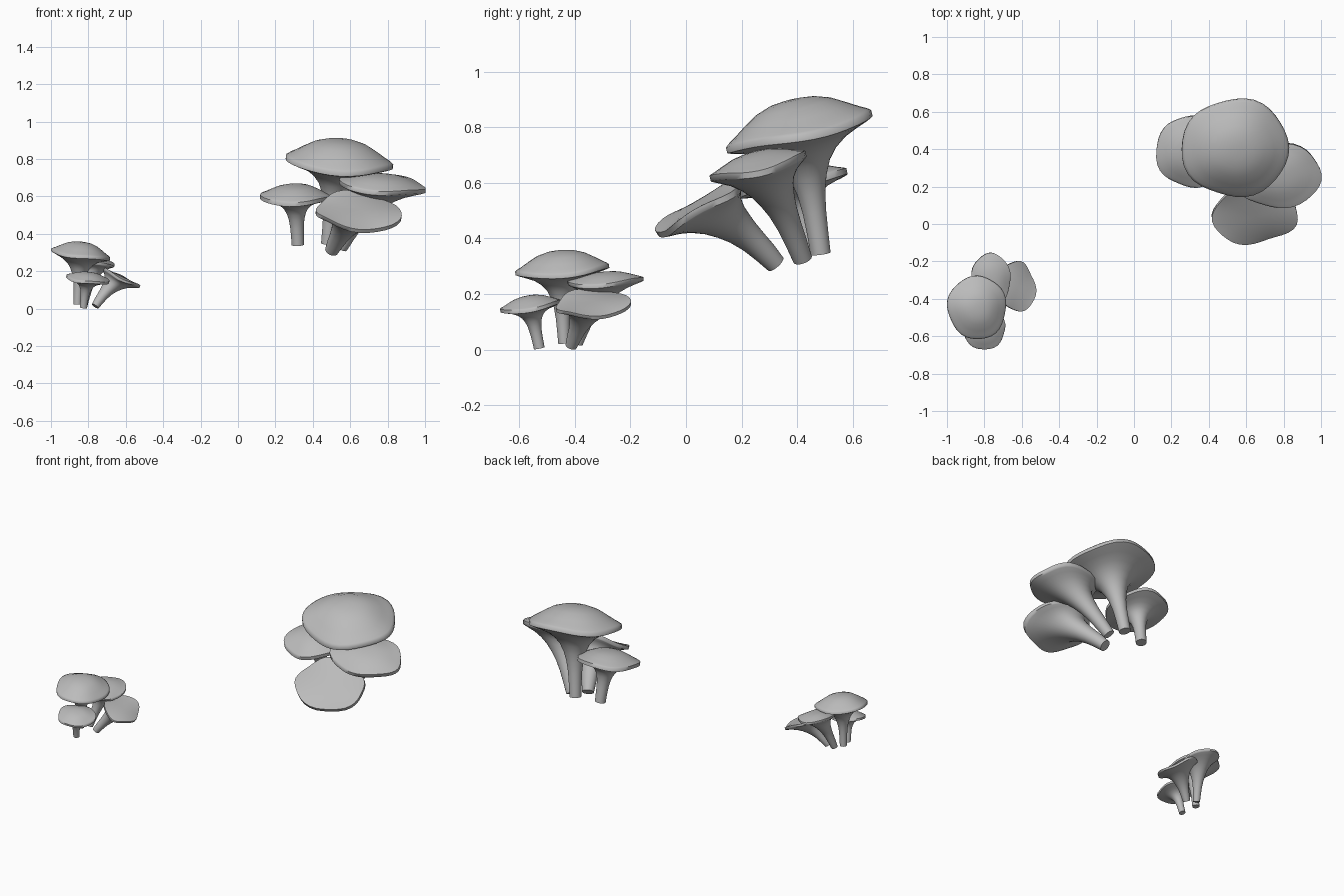
import bpy, bmesh, math
from mathutils import Vector, Matrix

cube = bpy.data.objects.get("Cube")
if cube:
    bpy.data.objects.remove(cube, do_unlink=True)

GREY = (0.5, 0.5, 0.5, 1)
mat = bpy.data.materials.new("plain grey")
mat.use_nodes = True
mat.diffuse_color = GREY
mat.node_tree.nodes["Principled BSDF"].inputs["Base Color"].default_value = GREY

SEGMENTS = 36
LIP = 0.022
# Position along the stem, and how far the ring has flared from stem to rim
FLARE = [(0, 0), (0.15, 0.005), (0.3, 0.015), (0.45, 0.04), (0.58, 0.09), (0.7, 0.17),
         (0.8, 0.3), (0.88, 0.48), (0.94, 0.72), (0.98, 0.92), (1, 1)]
# Cap top: radius share and share of the dome height above the lip
DOME = [(1, 0), (0.95, 0.1), (0.86, 0.23), (0.72, 0.46), (0.52, 0.76), (0.32, 0.93), (0.14, 0.99)]


def mushroom(name, base, stem, rim, slope, rx, ry, dome, flare, wave, phase):
    """Trumpet-shaped mushroom: a bent stem flaring into a wavy, tilted cap."""
    base, rim = Vector(base), Vector(rim)
    normal = Vector((-slope[0], -slope[1], 1)).normalized()
    bend = (base + rim) / 2 + Vector((0, 0, 0.05))
    start = (bend - base).normalized()
    bm = bmesh.new()

    def ring(center, axis, a, b, share):
        u = (Vector((1, 0, 0)) - axis * axis.x).normalized()
        v = axis.cross(u)
        verts = []
        for i in range(SEGMENTS):
            t = math.tau * i / SEGMENTS
            ripple = wave * share ** 2
            k = 1 + ripple * (0.7 * math.sin(5 * t + phase) + 0.5 * math.sin(3 * t - phase))
            lift = ripple * a * math.sin(3 * t + 2 * phase)
            verts.append(bm.verts.new(center + u * a * k * math.cos(t)
                                      + v * b * k * math.sin(t) + axis * lift))
        return verts

    rings = []
    for t, f in FLARE:
        f = f ** flare
        center = base * (1 - t) ** 2 + bend * 2 * t * (1 - t) + rim * t * t
        axis = start.lerp(normal, t).normalized()
        rings.append(ring(center, axis, stem + (rx - stem) * f, stem + (ry - stem) * f, f))
    for r, h in DOME:
        height = LIP + (dome - LIP) * h
        rings.append(ring(rim + normal * height, normal, rx * r, ry * r, r))

    bm.faces.new(list(reversed(rings[0])))
    for low, high in zip(rings, rings[1:]):
        for i in range(SEGMENTS):
            j = (i + 1) % SEGMENTS
            bm.faces.new((low[i], low[j], high[j], high[i]))
    tip = bm.verts.new(rim + normal * dome)
    for i in range(SEGMENTS):
        bm.faces.new((rings[-1][i], rings[-1][(i + 1) % SEGMENTS], tip))

    mesh = bpy.data.meshes.new(name)
    bm.to_mesh(mesh)
    bm.free()
    mesh.materials.append(mat)
    obj = bpy.data.objects.new(name, mesh)
    bpy.context.collection.objects.link(obj)
    return obj


# Large cluster
cluster = [
    mushroom("large_cluster_tall_mushroom", (0.48, 0.485, 0.345), 0.036, (0.54, 0.41, 0.775),
             (-0.08, 0.23), 0.288, 0.268, 0.128, 0.85, 0.03, 1.8),
    mushroom("large_cluster_left_mushroom", (0.32, 0.45, 0.34), 0.033, (0.305, 0.39, 0.587),
             (0, 0.2), 0.187, 0.195, 0.075, 0.9, 0.035, 2.0),
    mushroom("large_cluster_right_mushroom", (0.55, 0.42, 0.325), 0.035, (0.77, 0.262, 0.65),
             (-0.09, 0.25), 0.232, 0.177, 0.062, 0.65, 0.035, 2.2),
    mushroom("large_cluster_front_mushroom", (0.5, 0.323, 0.308), 0.036, (0.645, 0.057, 0.505),
             (-0.1, 0.62), 0.228, 0.18, 0.03, 0.58, 0.05, 4.2),
]

for obj in cluster:
    obj.select_set(True)
bpy.context.view_layer.objects.active = cluster[0]
bpy.ops.object.shade_smooth_by_angle(angle=math.radians(60))

# Small cluster: the same mushrooms turned, tipped and scaled down
turn = (Matrix.Rotation(math.radians(96), 4, "Z") @ Matrix.Rotation(math.radians(-6), 4, "X")
        @ Matrix.Rotation(math.radians(-10), 4, "Y") @ Matrix.Scale(0.59, 4))
points = [turn @ v.co for obj in cluster for v in obj.data.vertices]
corner = Vector([min(p[i] for p in points) for i in range(3)])
place = Matrix.Translation(Vector((-1, -0.67, 0)) - corner) @ turn
for obj in cluster:
    copy = bpy.data.objects.new(obj.name.replace("large", "small"), obj.data)
    bpy.context.collection.objects.link(copy)
    copy.matrix_world = place
